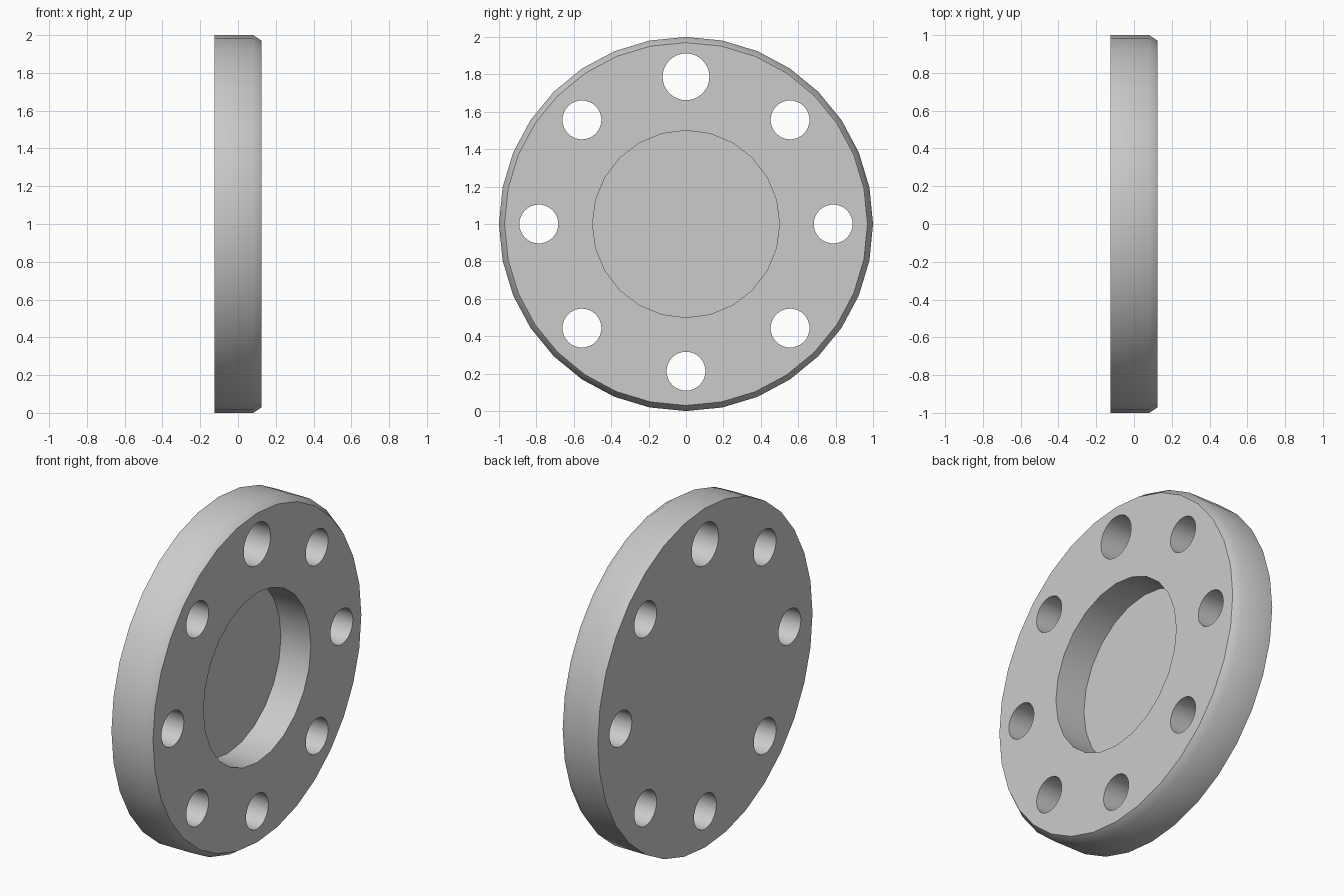
import bpy, bmesh, math
from mathutils import Matrix

cube = bpy.data.objects.get("Cube")
if cube:
    bpy.data.objects.remove(cube, do_unlink=True)

HALF = 0.125          # half thickness along x
CENTRE_Z = 1.0
BOLT_RADIUS = 0.787   # radius of the hole circle

grey = bpy.data.materials.new("plain grey")
grey.use_nodes = True
colour = (0.6, 0.6, 0.6, 1)
grey.diffuse_color = colour
grey.node_tree.nodes["Principled BSDF"].inputs["Base Color"].default_value = colour


def new_object(name, bm):
    bmesh.ops.recalc_face_normals(bm, faces=bm.faces)
    mesh = bpy.data.meshes.new(name)
    bm.to_mesh(mesh)
    bm.free()
    mesh.materials.append(grey)
    obj = bpy.data.objects.new(name, mesh)
    bpy.context.collection.objects.link(obj)
    return obj


def lathe(name, profile, sides):
    """Closed solid turned about the x axis from (x, radius) rings."""
    bm = bmesh.new()
    rings = []
    for x, r in profile:
        angles = [2 * math.pi * i / sides for i in range(sides)]
        rings.append([bm.verts.new((x, r * math.sin(a), CENTRE_Z + r * math.cos(a)))
                      for a in angles])
    for a, b in zip(rings, rings[1:]):
        for i in range(sides):
            j = (i + 1) % sides
            bm.faces.new((a[i], a[j], b[j], b[i]))
    bm.faces.new(rings[0])
    bm.faces.new(rings[-1])
    return new_object(name, bm)


def cutter(name, x0, x1, radius, y, z, sides):
    bm = bmesh.new()
    place = Matrix.Translation(((x0 + x1) / 2, y, z)) @ Matrix.Rotation(math.pi / 2, 4, 'Y')
    bmesh.ops.create_cone(bm, cap_ends=True, segments=sides, radius1=radius,
                          radius2=radius, depth=x1 - x0, matrix=place)
    obj = new_object(name, bm)
    obj.hide_render = True
    return obj


# Disc with one chamfered rim
disc = lathe("flange_disc", [(-HALF, 1), (0.08, 1), (HALF, 0.97)], 32)

# Central recess, then the ring of bolt holes with a larger one on top
cutters = [cutter("recess_cutter", -0.07, 0.3, 0.5, 0, CENTRE_Z, 24)]
for i in range(8):
    a = i * math.pi / 4
    cutters.append(cutter("hole_cutter", -0.3, 0.3, 0.125 if i == 0 else 0.104,
                          BOLT_RADIUS * math.sin(a),
                          CENTRE_Z + BOLT_RADIUS * math.cos(a), 32))

bpy.ops.object.select_all(action='DESELECT')
disc.select_set(True)
bpy.context.view_layer.objects.active = disc
for c in cutters:
    cut = disc.modifiers.new("cut", 'BOOLEAN')
    cut.operation = 'DIFFERENCE'
    cut.solver = 'EXACT'
    cut.object = c
    bpy.ops.object.modifier_apply(modifier=cut.name)
for c in cutters:
    bpy.data.objects.remove(c, do_unlink=True)

# Round walls smooth, rims of faces and holes crisp
bpy.ops.object.shade_smooth_by_angle(angle=math.radians(40))
